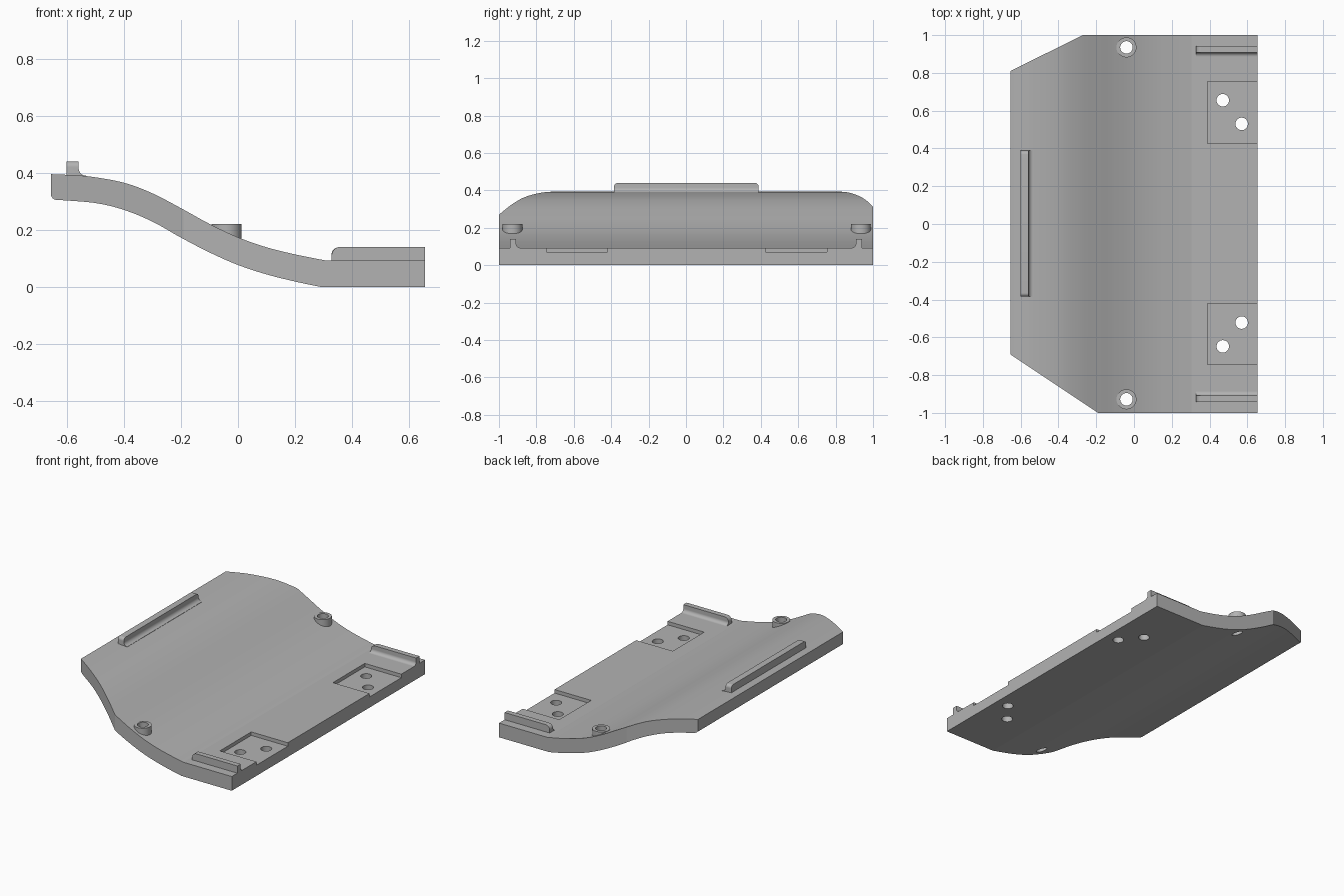
import bpy
import bmesh
import math
from mathutils import Vector

if "Cube" in bpy.data.objects:
    bpy.data.objects.remove(bpy.data.objects["Cube"], do_unlink=True)

grey = bpy.data.materials.new("plain grey")
grey.use_nodes = True
COLOR = (0.45, 0.45, 0.45, 1)
grey.diffuse_color = COLOR
grey.node_tree.nodes["Principled BSDF"].inputs["Base Color"].default_value = COLOR


def finish(name, bm):
    bmesh.ops.recalc_face_normals(bm, faces=bm.faces)
    mesh = bpy.data.meshes.new(name)
    bm.to_mesh(mesh)
    bm.free()
    mesh.materials.append(grey)
    obj = bpy.data.objects.new(name, mesh)
    bpy.context.collection.objects.link(obj)
    return obj


def prism(points, offset):
    """Closed outline of 3D points, extruded along offset."""
    bm = bmesh.new()
    face = bm.faces.new([bm.verts.new(p) for p in points])
    new = bmesh.ops.extrude_face_region(bm, geom=[face])["geom"]
    verts = [v for v in new if isinstance(v, bmesh.types.BMVert)]
    bmesh.ops.translate(bm, verts=verts, vec=offset)
    return bm


def spline(points, steps=8):
    """Smooth curve through 2D points."""
    pts = [Vector(p) for p in points]
    pts = [2 * pts[0] - pts[1]] + pts + [2 * pts[-1] - pts[-2]]
    out = []
    for a, b, c, d in zip(pts, pts[1:], pts[2:], pts[3:]):
        for i in range(steps):
            t = i / steps
            out.append(0.5 * (2 * b + (c - a) * t + (2 * a - 5 * b + 4 * c - d) * t * t
                              + (3 * b - a - 3 * c + d) * t ** 3))
    return out + [pts[-2]]


def arc(cx, cy, r, start, end, steps=10):
    angles = [math.radians(start + (end - start) * i / steps) for i in range(steps + 1)]
    return [Vector((cx + r * math.cos(a), cy + r * math.sin(a))) for a in angles]


def smooth(obj):
    bpy.ops.object.select_all(action="DESELECT")
    obj.select_set(True)
    bpy.context.view_layer.objects.active = obj
    bpy.ops.object.shade_smooth_by_angle(angle=math.radians(10))


def cut(obj, bm):
    cutter = finish("cutter", bm)
    cutter.hide_render = True
    mod = obj.modifiers.new("cut", "BOOLEAN")
    mod.operation = "DIFFERENCE"
    mod.solver = "EXACT"
    mod.object = cutter
    bpy.context.view_layer.objects.active = obj
    bpy.ops.object.modifier_apply(modifier=mod.name)
    bpy.data.objects.remove(cutter, do_unlink=True)


# Curved plate: S-shaped section drawn from the side
X = 0.655
top = spline([(-X, 0.395), (-0.53, 0.388), (-0.4, 0.365), (-0.3, 0.328), (-0.2, 0.276),
              (-0.1, 0.221), (0, 0.174), (0.1, 0.139), (0.2, 0.114), (0.305, 0.093)])
bottom = spline([(0.29, 0), (0.2, 0.019), (0.1, 0.044), (0, 0.077), (-0.1, 0.121),
                 (-0.2, 0.173), (-0.3, 0.229), (-0.4, 0.27), (-0.5, 0.294), (-0.63, 0.305)])
section = top + [Vector((X, 0.093)), Vector((X, 0))] + bottom
section += arc(-X + 0.02, 0.325, 0.02, 270, 180)
plate = finish("curved_plate", prism([(p.x, -1, p.y) for p in section], (0, 2, 0)))

# Slanted corners, different at front and back
for side, y_end, x_end in ((1, 0.81, -0.27), (-1, 0.69, -0.19)):
    slope = (1 - y_end) / (x_end + X)
    far = 0.2
    corner = [(-X - far, y_end - slope * far), (x_end + far, 1 + slope * far), (-X - far, 1 + slope * far)]
    cut(plate, prism([(x, side * y, -0.5) for x, y in corner], (0, 0, 1.5)))

# Mounting pockets at the low edge
for y0, y1 in ((0.425, 0.755), (-0.745, -0.42)):
    pocket = [(0.39, y0), (0.8, y0), (0.8, y1), (0.39, y1)]
    cut(plate, prism([(x, y, 0.07) for x, y in pocket], (0, 0, 0.3)))

# Screw holes
BOSSES = {"back_boss": (-0.04, 0.935), "front_boss": (-0.04, -0.928)}
HOLE = 0.033
for x, y in [(0.47, 0.655), (0.57, 0.53), (0.47, -0.648), (0.57, -0.522), *BOSSES.values()]:
    circle = arc(x, y, HOLE, 0, 360, 64)[:-1]
    cut(plate, prism([(p.x, p.y, -0.5) for p in circle], (0, 0, 1.5)))
smooth(plate)

# Ring bosses around the two side holes
for name, (x, y) in BOSSES.items():
    bm = bmesh.new()
    rings = []
    for r, z in ((HOLE, 0.14), (0.053, 0.14), (0.053, 0.22), (HOLE, 0.22)):
        rings.append([bm.verts.new((p.x, p.y, z)) for p in arc(x, y, r, 0, 360, 64)[:-1]])
    for a, b in zip(rings, rings[1:] + rings[:1]):
        for i in range(len(a)):
            j = (i + 1) % len(a)
            bm.faces.new((a[i], a[j], b[j], b[i]))
    smooth(finish(name, bm))


def lip_section(width, base, height, fillet):
    """Upright lip with a fillet on its positive side; sunk below base."""
    pts = [(0, base - 0.03), (0, height), (width, height)]
    pts += [tuple(p) for p in arc(width + fillet, base + fillet, fillet, 180, 270)]
    return pts + [(width + fillet, base - 0.03)]


def round_ends(bm, axis, height, radius, only_first):
    """Round the top corners at the ends of a lip."""
    low = min(v.co[axis] for v in bm.verts)
    ends = []
    for e in bm.edges:
        a, b = (v.co for v in e.verts)
        if min(a.z, b.z) > height - 1e-4 and abs(a[axis] - b[axis]) < 1e-5:
            if not only_first or a[axis] < low + 1e-4:
                ends.append(e)
    bmesh.ops.bevel(bm, geom=ends, offset=radius, segments=10, profile=0.5, affect="EDGES")


# Long lip along the high edge
bm = prism([(-0.6 + u, -0.385, z) for u, z in lip_section(0.042, 0.39, 0.44, 0.025)], (0, 0.773, 0))
round_ends(bm, 1, 0.44, 0.02, False)
smooth(finish("high_edge_lip", bm))

# Side rails, fillets facing inwards
for name, side in (("back_rail", 1), ("front_rail", -1)):
    bm = prism([(0.328, side * (0.942 - u), z) for u, z in lip_section(0.034, 0.093, 0.14, 0.022)],
               (X - 0.328, 0, 0))
    round_ends(bm, 0, 0.14, 0.03, True)
    smooth(finish(name, bm))
